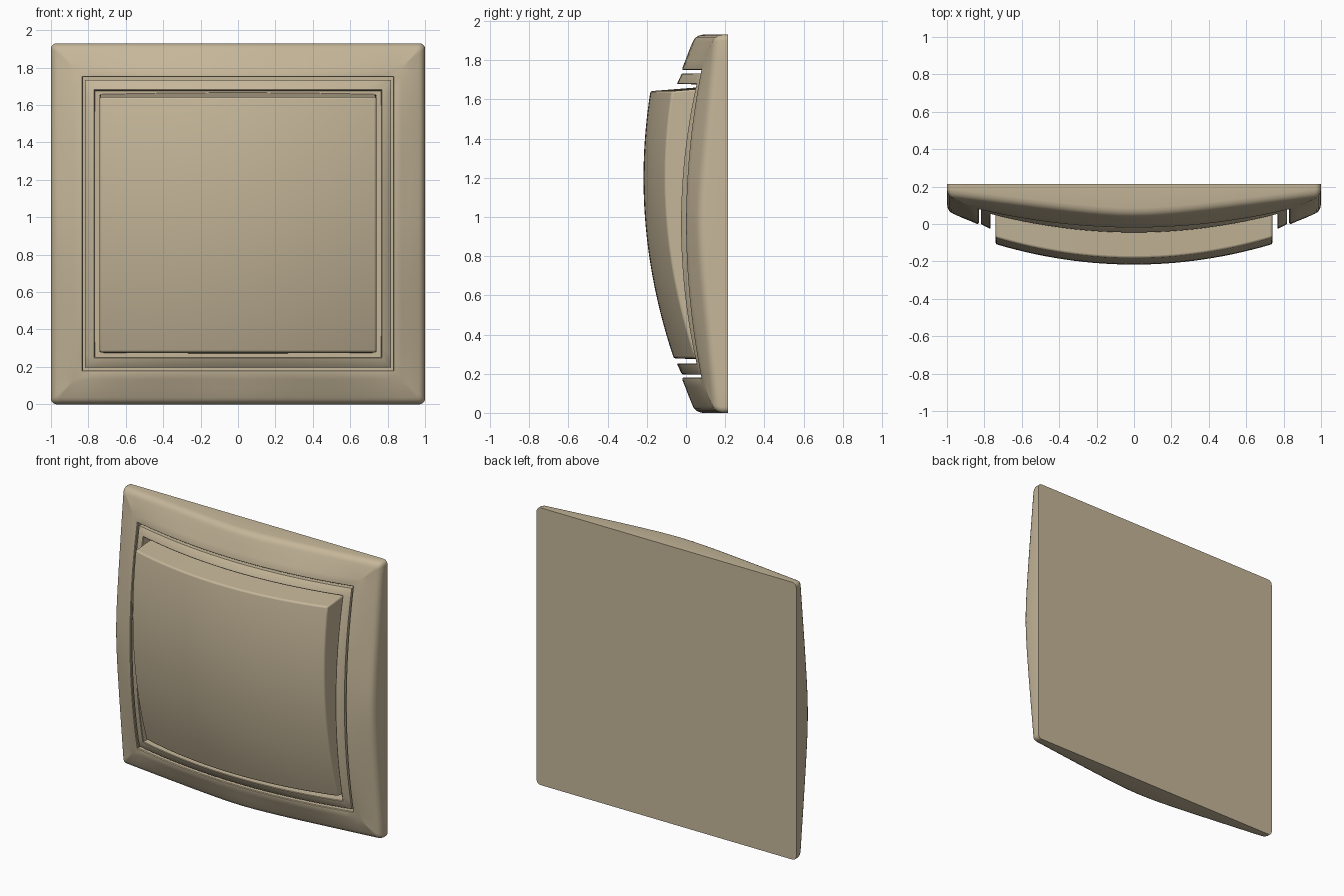
import bpy, bmesh
from math import sin, cos, pi, sqrt

if "Cube" in bpy.data.objects:
    bpy.data.objects.remove(bpy.data.objects["Cube"])

CZ = 0.965          # centre height of the plate
N = 24              # segments per side
BACK, FLOOR = 0.215, 0.12

mat = bpy.data.materials.new("beige_plastic")
mat.diffuse_color = (0.56, 0.47, 0.32, 1)
mat.use_nodes = True
mat.node_tree.nodes["Principled BSDF"].inputs["Base Color"].default_value = mat.diffuse_color


def finish(bm, name):
    bmesh.ops.remove_doubles(bm, verts=bm.verts, dist=1e-5)
    bmesh.ops.recalc_face_normals(bm, faces=bm.faces)
    me = bpy.data.meshes.new(name)
    bm.to_mesh(me)
    bm.free()
    ob = bpy.data.objects.new(name, me)
    bpy.context.collection.objects.link(ob)
    me.materials.append(mat)
    return ob


def smooth(ob, angle=0.6):
    bpy.ops.object.select_all(action='DESELECT')
    ob.select_set(True)
    bpy.context.view_layer.objects.active = ob
    bpy.ops.object.shade_smooth_by_angle(angle=angle)


def bow(t, peak):
    # 0 at mid side, 1 at corner; peak blends from parabola to a soft ridge
    ridge = (sqrt(t * t + 0.05) - sqrt(0.05)) / (sqrt(1.05) - sqrt(0.05))
    return peak * ridge + (1 - peak) * t * t


def loop(bm, hx, hz, r, y, flat=False, peak=0.0, cz=CZ):
    # rounded rectangle whose sides bow forward towards their middles
    verts = []
    for s in range(4):
        a0 = s * pi / 2
        wide = s % 2 == 0                    # bottom / top sides
        L, D = (hx, hz) if wide else (hz, hx)
        pts = []
        for i in range(N + 1):
            t = -1 + 2 * i / N
            pts.append((t * (L - r), -D, t))
        for k in range(1, 5):
            a = k / 5 * pi / 2
            pts.append((L - r + r * sin(a), -D + r - r * cos(a), 1))
        for u, v, t in pts:
            x = u * round(cos(a0)) - v * round(sin(a0))
            z = u * round(sin(a0)) + v * round(cos(a0))
            b = bow(t, peak)
            yy = y if flat else y + (0.1 * b if wide else 0.02 + 0.08 * b)
            verts.append(bm.verts.new((x, yy, cz + z)))
    return verts


def bridge(bm, a, b):
    n = len(a)
    for i in range(n):
        j = (i + 1) % n
        bm.faces.new((a[i], a[j], b[j], b[i]))


# Outer frame: back plate, wall, rounded edge, sloping front, recess
bm = bmesh.new()
rings = [loop(bm, 1, 0.965, 0.03, BACK, True)]
for inset, y, peak in [(0, 0.085, 1), (0.004, 0.066, 1), (0.012, 0.051, 1),
                       (0.022, 0.041, 1), (0.035, 0.034, 0.95), (0.08, 0.014, 0.6),
                       (0.125, -0.004, 0.3), (0.16, -0.019, 0), (0.167, -0.019, 0),
                       (0.171, -0.014, 0)]:
    rings.append(loop(bm, 1 - inset, 0.965 - inset * 1.06,
                      max(0.03 - inset * 0.3, 0.0), y, peak=peak))
rings.append(loop(bm, 0.829, 0.784, 0, FLOOR, True))
for a, b in zip(rings, rings[1:]):
    bridge(bm, a, b)
bm.faces.new(rings[0])
bm.faces.new(rings[-1])
smooth(finish(bm, "outer_frame"))

# Inner trim ring inside the recess
bm = bmesh.new()
rings = [loop(bm, 0.818, 0.768, 0, FLOOR + 0.01, True),
         loop(bm, 0.818, 0.768, 0, -0.018),
         loop(bm, 0.814, 0.764, 0, -0.023),
         loop(bm, 0.771, 0.717, 0, -0.045),
         loop(bm, 0.767, 0.713, 0, -0.043),
         loop(bm, 0.765, 0.711, 0, FLOOR + 0.01, True)]
for a, b in zip(rings, rings[1:] + rings[:1]):
    bridge(bm, a, b)
smooth(finish(bm, "trim_ring"))

# Rocker button: double-curved face tilted forward at the top
bm = bmesh.new()
bmesh.ops.create_grid(bm, x_segments=28, y_segments=28, size=1)
for v in bm.verts:
    x, z = v.co.x * 0.74, 0.96 + v.co.y * 0.682
    v.co = (x, -0.217 + 0.182 * (z - 1.2) ** 2 + 0.2 * x * x, z)
edges = [e for e in bm.edges if e.is_boundary]
ext = bmesh.ops.extrude_edge_only(bm, edges=edges)["geom"]
back = [v for v in ext if isinstance(v, bmesh.types.BMVert)]
for v in back:
    depth = FLOOR + 0.01 - v.co.y
    if v.co.z > 1.64:
        v.co.z += 0.08 * depth
    elif v.co.z < 0.28:
        v.co.z -= 0.03 * depth
    v.co.y = FLOOR + 0.01
bmesh.ops.holes_fill(bm, edges=[e for e in bm.edges if e.is_boundary], sides=0)
rocker = finish(bm, "rocker_button")
bev = rocker.modifiers.new("soft_edges", 'BEVEL')
bev.width = 0.01
bev.segments = 3
bev.limit_method = 'ANGLE'
bev.angle_limit = 0.7
smooth(rocker)
